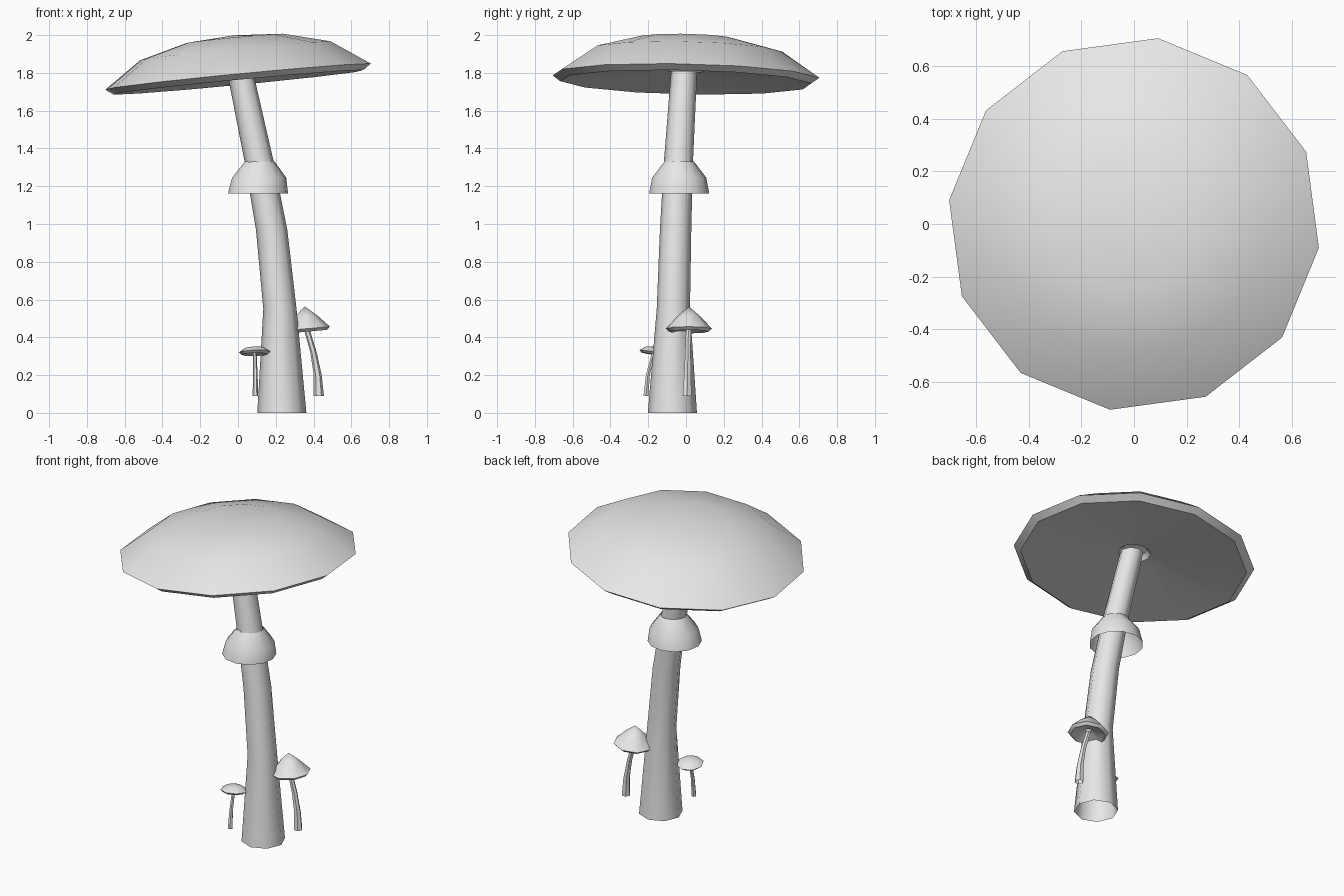
import bpy, bmesh, math
from mathutils import Matrix, Vector, Euler

cube = bpy.data.objects.get("Cube")
if cube:
    bpy.data.objects.remove(cube, do_unlink=True)

GREY = (0.8, 0.8, 0.8, 1.0)
mat = bpy.data.materials.new("pale grey")
mat.use_nodes = True
mat.diffuse_color = GREY
mat.node_tree.nodes["Principled BSDF"].inputs["Base Color"].default_value = GREY


def loft(name, rings, sides, phase=0.0, smooth=50, place=Matrix(), apex=False):
    """Skin a stack of (x, y, z, radius) rings; apex closes the last ring to a point."""
    bm = bmesh.new()
    loops = []
    for x, y, z, r in rings:
        if apex and r == 0:
            loops.append([bm.verts.new((x, y, z))] * sides)
            continue
        angles = [phase + math.tau * i / sides for i in range(sides)]
        loops.append([bm.verts.new((x + r * math.cos(a), y + r * math.sin(a), z))
                      for a in angles])
    for low, high in zip(loops, loops[1:]):
        for i in range(sides):
            j = (i + 1) % sides
            quad = [low[i], low[j], high[j], high[i]]
            bm.faces.new(list(dict.fromkeys(quad)))
    bm.transform(place)
    mesh = bpy.data.meshes.new(name)
    bm.to_mesh(mesh)
    bm.free()
    mesh.materials.append(mat)
    obj = bpy.data.objects.new(name, mesh)
    bpy.context.collection.objects.link(obj)
    bpy.ops.object.select_all(action="DESELECT")
    obj.select_set(True)
    bpy.context.view_layer.objects.active = obj
    bpy.ops.object.shade_smooth_by_angle(angle=math.radians(smooth))
    return obj


def cap(name, profile, sides, centre, tilt, phase=0.0):
    """Cap from a (radius, height) profile running from the underside to the peak."""
    place = Matrix.Translation(Vector(centre)) @ Euler(tilt).to_matrix().to_4x4()
    return loft(name, [(0, 0, h, r) for r, h in profile], sides, phase,
                smooth=40, place=place, apex=True)


# Large mushroom: leaning open-ended stem
loft("large_stem", [
    (0.232, -0.072, 0.0, 0.130),
    (0.222, -0.067, 0.55, 0.088),
    (0.178, -0.055, 0.97, 0.083),
    (0.112, -0.040, 1.33, 0.077),
    (0.010, -0.010, 1.81, 0.069),
], 8)

# Skirt around the stem, open below
loft("stem_skirt", [
    (0.106, -0.036, 1.162, 0.160),
    (0.112, -0.036, 1.245, 0.144),
    (0.115, -0.036, 1.332, 0.078),
], 12, phase=0.1)

# Large cap with hollow underside and a chamfered rim
cap("large_cap", [
    (0.07, 0.06), (0.095, 0.03), (0.67, -0.03), (0.712, 0.0),
    (0.51, 0.138), (0.26, 0.203), (0.0, 0.22),
], 12, (0, 0, 1.78), (-0.021, -0.096, 0), phase=math.radians(-7.3))

# Pointed small mushroom
loft("pointed_stem", [
    (0.428, 0.006, 0.09, 0.027),
    (0.422, 0.008, 0.20, 0.021),
    (0.400, 0.010, 0.32, 0.017),
    (0.362, 0.013, 0.45, 0.015),
], 6)
cap("pointed_cap", [
    (0.016, 0.02), (0.105, -0.012), (0.122, 0.004), (0.06, 0.07), (0.0, 0.122),
], 8, (0.365, 0.015, 0.442), (0, -0.09, 0))

# Rounded small mushroom
loft("rounded_stem", [
    (0.092, -0.212, 0.09, 0.015),
    (0.092, -0.202, 0.20, 0.012),
    (0.088, -0.170, 0.325, 0.010),
], 6)
cap("rounded_cap", [
    (0.01, 0.0), (0.068, -0.013), (0.083, 0.0), (0.05, 0.023), (0.0, 0.03),
], 8, (0.088, -0.165, 0.322), (-0.13, -0.03, 0))
